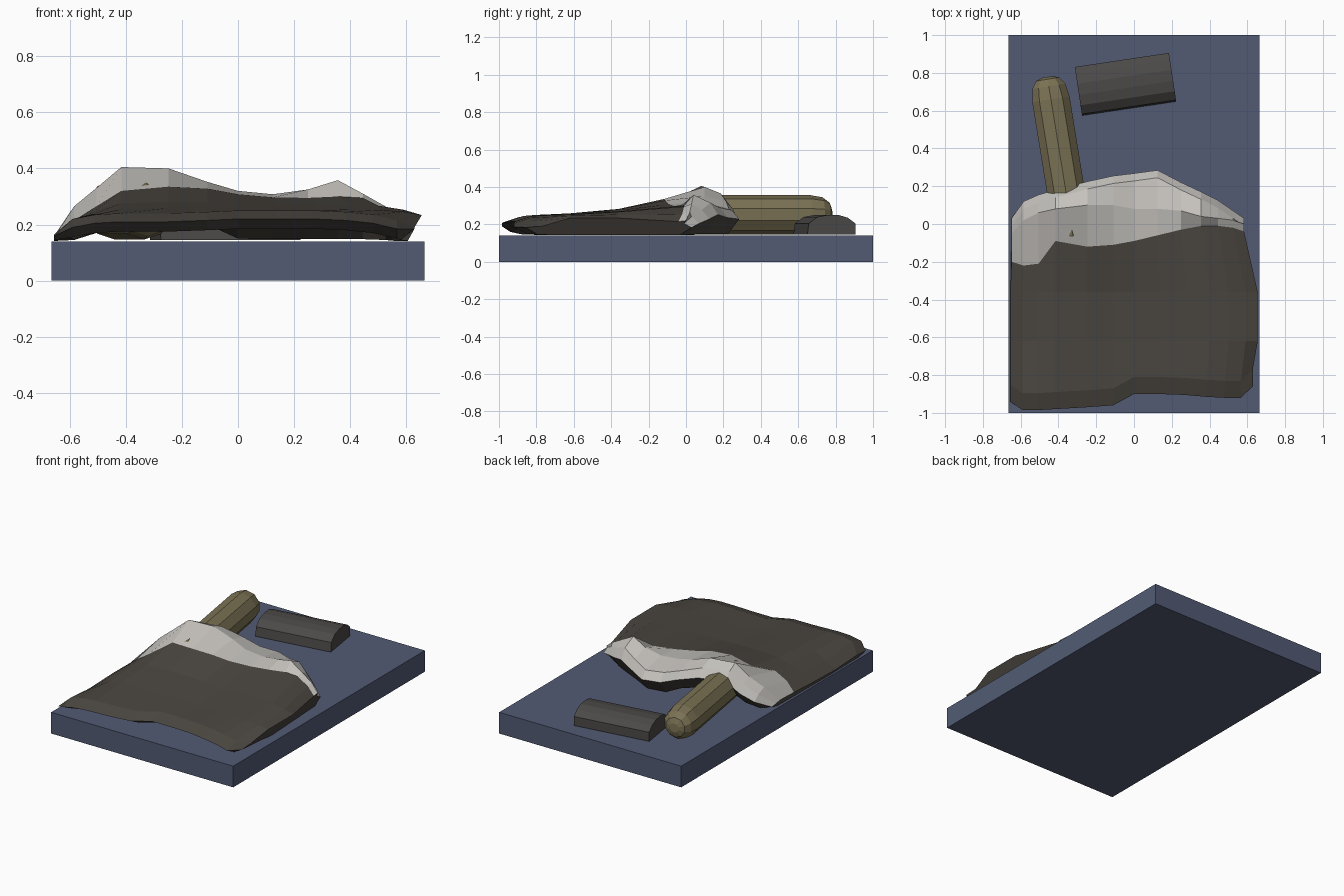
import bpy, bmesh, math
from mathutils import Matrix


def material(name, rgb):
    m = bpy.data.materials.new(name)
    m.diffuse_color = (*rgb, 1)
    return m


def make(name, bm, *mats):
    bmesh.ops.recalc_face_normals(bm, faces=bm.faces)
    me = bpy.data.meshes.new(name)
    bm.to_mesh(me)
    bm.free()
    for m in mats:
        me.materials.append(m)
    ob = bpy.data.objects.new(name, me)
    bpy.context.collection.objects.link(ob)
    return ob


def loft(rings, white_rows=()):
    """Skin closed rings of points and cap both ends."""
    bm = bmesh.new()
    vs = [[bm.verts.new(p) for p in r] for r in rings]
    n = len(rings[0])
    for a, b in zip(vs, vs[1:]):
        for i in range(n):
            j = (i + 1) % n
            f = bm.faces.new((a[i], a[j], b[j], b[i]))
            f.material_index = 1 if i in white_rows else 0
    bm.faces.new(vs[0])
    bm.faces.new(vs[-1][::-1])
    return bm


blue = material("mattress_blue", (0.085, 0.105, 0.175))
brown = material("blanket_brown", (0.07, 0.062, 0.052))
white = material("sheet_white", (0.56, 0.54, 0.51))
tan = material("bolster_tan", (0.20, 0.17, 0.09))
grey = material("pillow_grey", (0.07, 0.067, 0.063))

# Mattress slab
bm = bmesh.new()
bmesh.ops.create_cube(bm, size=1, matrix=Matrix.Translation((0, 0, 0.07))
                      @ Matrix.Diagonal((1.33, 2, 0.14, 1)))
make("mattress", bm, blue)

# Bolster: rounded ten-sided roll, half tucked under the blanket
ends = [(0, 0.03), (0.012, 0.065), (0.05, 0.093), (0.12, 0.105)]
length = 0.90
stations = ends + [(length - s, r) for s, r in reversed(ends)]
rings = [[(r * math.cos(math.tau * (k + 0.5) / 10), s,
           r * math.sin(math.tau * (k + 0.5) / 10)) for k in range(10)]
         for s, r in stations]
bolster = make("bolster", loft(rings), tan)
bolster.location = (-0.315, -0.11, 0.252)
bolster.rotation_euler = (0, 0, math.radians(9.2))

# Small pillow with a domed top
profile = [(-0.13, 0.145), (-0.122, 0.205), (-0.075, 0.24), (-0.02, 0.25),
           (0.04, 0.25), (0.09, 0.235), (0.13, 0.205), (0.13, 0.145)]
rings = [[(x, y, z) for y, z in profile] for x in (-0.252, 0.252)]
pillow = make("small_pillow", loft(rings), grey)
pillow.location = (-0.045, 0.74, 0)
pillow.rotation_euler = (0, 0, math.radians(8.5))

# Blanket with folded white edge, lofted across the bed.
# x, front y, front z, mid z, fold y, fold z, ridge y, ridge z, back y, back bottom z
columns = [
    (-0.655, -0.94, 0.160, 0.160, -0.20, 0.165, -0.05, 0.17, 0.03, 0.142),
    (-0.59, -0.985, 0.190, 0.205, -0.22, 0.215, 0.02, 0.265, 0.12, 0.145),
    (-0.51, -0.985, 0.205, 0.245, -0.21, 0.265, 0.06, 0.33, 0.155, 0.17),
    (-0.42, -0.98, 0.210, 0.260, -0.09, 0.32, 0.08, 0.405, 0.18, 0.23),
    (-0.25, -0.97, 0.210, 0.265, -0.12, 0.335, 0.10, 0.40, 0.225, 0.23),
    (-0.11, -0.96, 0.215, 0.265, -0.11, 0.328, 0.10, 0.352, 0.255, 0.20),
    (0.0, -0.90, 0.220, 0.265, -0.09, 0.308, 0.08, 0.32, 0.268, 0.15),
    (0.14, -0.90, 0.220, 0.262, -0.06, 0.297, 0.08, 0.308, 0.285, 0.148),
    (0.28, -0.905, 0.220, 0.260, -0.03, 0.295, 0.07, 0.325, 0.22, 0.148),
    (0.40, -0.915, 0.215, 0.260, -0.01, 0.30, 0.04, 0.358, 0.17, 0.148),
    (0.50, -0.92, 0.205, 0.258, -0.01, 0.295, 0.03, 0.31, 0.125, 0.148),
    (0.59, -0.92, 0.185, 0.252, -0.02, 0.255, 0.02, 0.265, 0.07, 0.145),
    (0.655, -0.86, 0.185, 0.240, -0.04, 0.215, 0.0, 0.22, 0.03, 0.145),
]
rings = []
for x, yf, zf, zm, yw, zw, yr, zr, yb, zu in columns:
    last = x in (columns[0][0], columns[-1][0])
    right = x > 0
    back, front = (0.89, 0.96) if right else (0.99, 1)
    tuck = 0.05 if x == columns[-1][0] else 0
    xb, xf = x * back, x * front
    rings.append([
        (xf, yf, zf),
        (xf, yf + 0.09, zf + (0.005 if last else 0.03)),
        (x, -0.62, zm - 0.006),
        (x, -0.36, zm + (zw - zm) * 0.25),
        (xb, yw, zw),
        (xb, yr, zr),
        (xb, yb - 0.04, zr - (zr - zu) * 0.2),
        (xb, yb, zu + (zr - zu) * 0.5),
        (xb, yb - 0.06, zu),
        (xb - tuck / 2, min(0.0, yb - 0.08), 0.142 if last else max(0.155, zw - 0.08)),
        (x - tuck, -0.5, 0.142 if last else zm - 0.055),
        (xf - tuck, yf + 0.07, 0.145 if last else zf - 0.035),
    ])
bm = loft(rings, white_rows=(4, 5, 6))
make("blanket", bm, brown, white)
